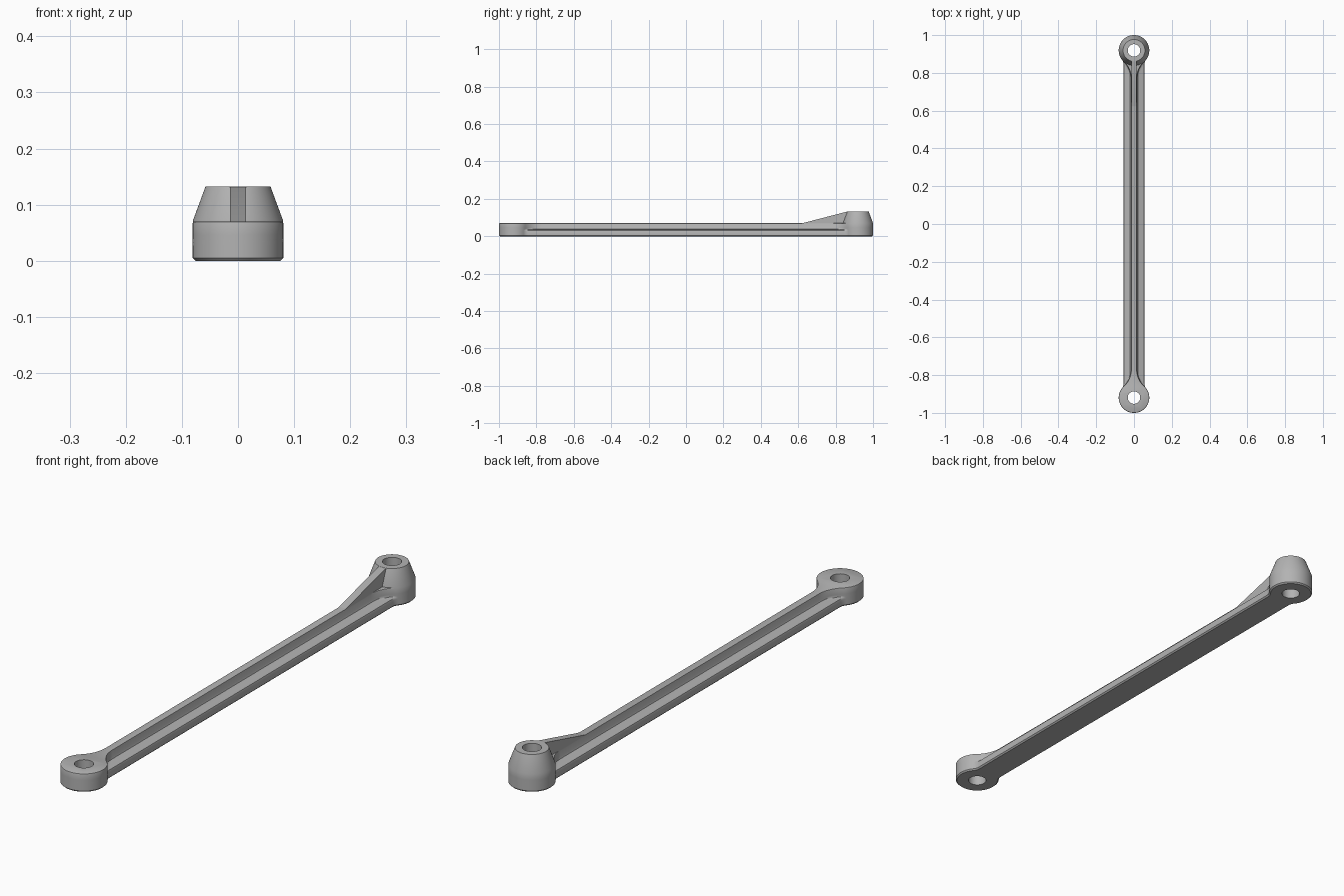
import bpy, bmesh
from math import pi, cos, sin, atan2, sqrt

if "Cube" in bpy.data.objects:
    bpy.data.objects.remove(bpy.data.objects["Cube"])

END_Y = 0.919      # distance of each eye from the middle
EYE_R = 0.081
BORE_R = 0.033

grey = bpy.data.materials.new("plain_grey")
grey.use_nodes = True
colour = (0.45, 0.45, 0.45, 1)
grey.diffuse_color = colour
grey.node_tree.nodes["Principled BSDF"].inputs["Base Color"].default_value = colour


def make_object(name, bm):
    bmesh.ops.recalc_face_normals(bm, faces=bm.faces)
    mesh = bpy.data.meshes.new(name)
    bm.to_mesh(mesh)
    bm.free()
    mesh.materials.append(grey)
    obj = bpy.data.objects.new(name, mesh)
    bpy.context.collection.objects.link(obj)
    return obj


def loft(name, loops):
    bm = bmesh.new()
    rings = [[bm.verts.new(p) for p in loop] for loop in loops]
    for low, high in zip(rings, rings[1:]):
        n = len(low)
        for i in range(n):
            j = (i + 1) % n
            bm.faces.new((low[i], low[j], high[j], high[i]))
    bm.faces.new(rings[0][::-1])
    bm.faces.new(rings[-1])
    return make_object(name, bm)


def circle(radius, y, z, n=64):
    return [(radius * cos(2 * pi * i / n), y + radius * sin(2 * pi * i / n), z)
            for i in range(n)]


def link_outline(w, r, f, z):
    """Bar of half width w, with eyes of radius r, blended by fillets of radius f."""
    d = sqrt((r + f) ** 2 - (w + f) ** 2)
    t = atan2(d, -(w + f))
    steps, arc = 10, 24
    quarter = []
    for i in range(steps):
        a = pi + (t - pi) * i / steps
        quarter.append((w + f + f * cos(a), END_Y - d + f * sin(a)))
    for i in range(arc + 1):
        a = t - pi + (1.5 * pi - t) * i / arc
        quarter.append((r * cos(a), END_Y + r * sin(a)))
    half = quarter + [(-x, y) for x, y in quarter[-2::-1]]
    return [(x, y, z) for x, y in half] + [(-x, -y, z) for x, y in half]


def boolean(target, tool, operation):
    mod = target.modifiers.new(operation, "BOOLEAN")
    mod.operation = operation
    mod.solver = "EXACT"
    mod.object = tool
    bpy.context.view_layer.objects.active = target
    bpy.ops.object.modifier_apply(modifier=mod.name)
    bpy.data.objects.remove(tool)


# Body: flat flange, filleted centre rib and both eyes
levels = [
    (0.050, 0.076, 0.04, 0.0),
    (0.055, EYE_R, 0.04, 0.005),
    (0.055, EYE_R, 0.04, 0.027),
    (0.053, EYE_R, 0.04, 0.032),
    (0.047, EYE_R, 0.05, 0.035),
    (0.027, EYE_R, 0.09, 0.037),
    (0.020, EYE_R, 0.11, 0.040),
    (0.017, EYE_R, 0.12, 0.046),
    (0.015, EYE_R, 0.12, 0.066),
    (0.014, 0.080, 0.12, 0.069),
    (0.012, 0.078, 0.12, 0.070),
]
body = loft("link_arm", [link_outline(*level) for level in levels])

# Tapered boss on the rear eye
boss = loft("tapered_boss", [circle(0.0805, END_Y, 0.064),
                             circle(0.0802, END_Y, 0.072),
                             circle(0.058, END_Y, 0.132)])
boolean(body, boss, "UNION")

# Sloping gusset from the rib up to the boss
side = [(0.60, 0.066), (0.90, 0.066), (0.90, 0.1315), (0.86, 0.1315), (0.625, 0.0705)]
gusset = loft("gusset", [[(x, y, z) for y, z in side] for x in (-0.0145, 0.0145)])
boolean(body, gusset, "UNION")

# Bores through both eyes
for y in (-END_Y, END_Y):
    bore = loft("bore", [circle(BORE_R, y, z) for z in (-0.05, 0.2)])
    boolean(body, bore, "DIFFERENCE")

bpy.ops.object.select_all(action="DESELECT")
body.select_set(True)
bpy.context.view_layer.objects.active = body
bpy.ops.object.shade_smooth_by_angle(angle=0.6)
